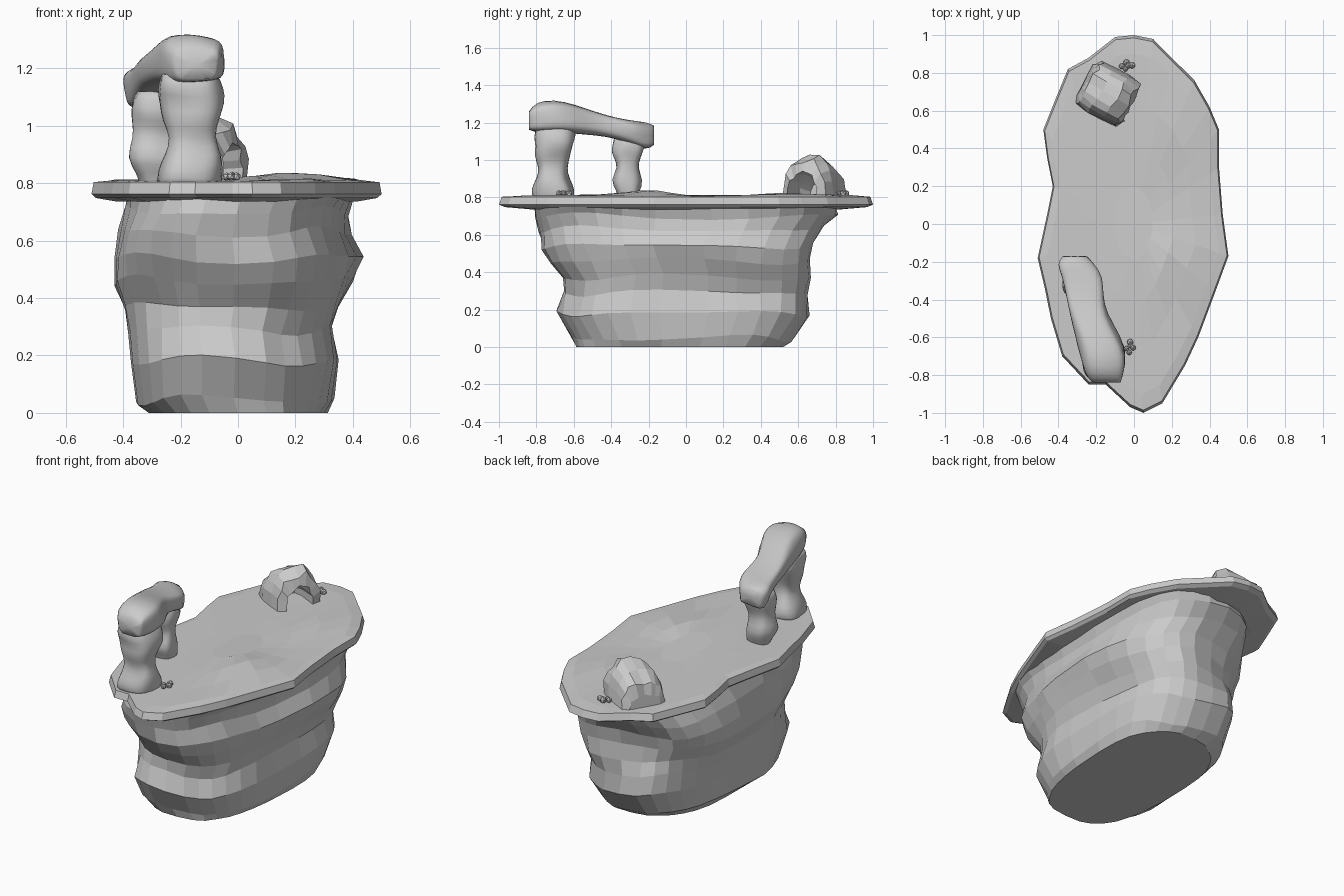
import bpy, bmesh, math, random
from mathutils import Vector

if "Cube" in bpy.data.objects:
    bpy.data.objects.remove(bpy.data.objects["Cube"])

random.seed(4)


def finish(name, bm, smooth=False, levels=0):
    bmesh.ops.recalc_face_normals(bm, faces=bm.faces)
    me = bpy.data.meshes.new(name)
    bm.to_mesh(me)
    bm.free()
    ob = bpy.data.objects.new(name, me)
    bpy.context.collection.objects.link(ob)
    for p in me.polygons:
        p.use_smooth = smooth
    if levels:
        ob.modifiers.new("soften", "SUBSURF").levels = levels
    return ob


def bridge(bm, rings, closed=True):
    for r, s in zip(rings, rings[1:]):
        n = len(r)
        for i in range(n if closed else n - 1):
            j = (i + 1) % n
            bm.faces.new((r[i], r[j], s[j], s[i]))


def loft(name, rows, n, power, lump, axis="z", smooth=True, levels=1,
         skew=0, lean=0, jitter=0, wave=0):
    """Rocky loft; each row is position, a_min, a_max, b_min, b_max."""
    bm = bmesh.new()
    rings = []
    for k, (t, a0, a1, b0, b1) in enumerate(rows):
        ring = []
        inner = 0 < k < len(rows) - 1
        for i in range(n):
            g = 2 * math.pi * (i + 0.5) / n
            c, s = math.cos(g), math.sin(g)
            f = 1 + lump * (math.sin(3 * g + k * 1.1) * 0.6 + math.sin(5 * g - k * 0.9) * 0.4)
            f += math.sin(2 * g) * (skew + lean * k / len(rows) * math.cos(g - math.pi / 4))
            f += random.uniform(-jitter, jitter)
            a = (a0 + a1) / 2 + f * (a1 - a0) / 2 * math.copysign(abs(c) ** (2 / power), c)
            b = (b0 + b1) / 2 + f * (b1 - b0) / 2 * math.copysign(abs(s) ** (2 / power), s)
            h = t + (wave * (math.sin(3 * g + k * .5) + .6 * math.sin(5 * g - k)) if inner else 0)
            ring.append(bm.verts.new((a, b, h) if axis == "z" else (a, h, b)))
        rings.append(ring)
    bridge(bm, rings)
    caps = [bm.faces.new(rings[0]), bm.faces.new(rings[-1])]
    if levels:
        # Crisp rims on the softened stones
        layer = bm.edges.layers.float.new("crease_edge")
        for cap in caps:
            for e in cap.edges:
                e[layer] = .7
    return finish(name, bm, smooth, levels)


# Rocky base, flaring upwards
loft("rock_base", [
    (0, -.31, .31, -.58, .52), (.045, -.36, .33, -.61, .57),
    (.18, -.37, .35, -.69, .66), (.29, -.38, .33, -.66, .65),
    (.37, -.39, .36, -.65, .65), (.46, -.43, .40, -.71, .65),
    (.54, -.44, .42, -.76, .67), (.63, -.42, .38, -.79, .73),
    (.70, -.39, .38, -.82, .79), (.765, -.38, .41, -.82, .79)],
    n=30, power=2.7, lump=.03, smooth=False, levels=0, skew=.035, lean=.06,
    wave=.014, jitter=.012)

# Overhanging top slab
outline = [(-.1, .99), (0, 1), (.1, .98), (.2, .88), (.32, .76), (.4, .62), (.45, .5),
           (.45, .3), (.47, .05), (.5, -.17), (.43, -.36), (.34, -.6), (.27, -.75),
           (.15, -.95), (.05, -1), (-.02, -.97), (-.15, -.85), (-.24, -.85),
           (-.38, -.7), (-.44, -.5), (-.47, -.35), (-.51, -.18), (-.46, .05),
           (-.43, .2), (-.46, .35), (-.48, .5), (-.42, .65), (-.35, .82), (-.24, .88)]


def ground(x, y):
    return (.808 + .033 * math.exp(-((x - .2) ** 2 + (y + .2) ** 2) / .03)
            + .015 * math.exp(-((x - .2) ** 2 + (y - .5) ** 2) / .03)
            - .005 * math.sin(6 * x + 4 * y))


bm = bmesh.new()
rings = []
for scale, z in ((.82, .735), (.97, .748), (1, .762), (.985, .803),
                 (.9, None), (.65, None), (.42, None), (.2, None)):
    ring = []
    for x, y in outline:
        px, py = x * scale, y * scale
        zz = ground(px, py) if z is None else z
        ring.append(bm.verts.new((px, py, zz)))
    rings.append(ring)
bridge(bm, rings)
bm.faces.new(rings[0])
bm.faces.new(rings[-1])
finish("top_slab", bm)

# Two standing stones
stone = dict(n=14, lump=.09, jitter=.08, wave=.006)
loft("front_standing_stone", [
    (.79, -.28, -.06, -.82, -.60), (.84, -.29, -.06, -.83, -.59),
    (.90, -.26, -.06, -.80, -.63), (.96, -.23, -.08, -.79, -.64),
    (1.02, -.26, -.06, -.81, -.62), (1.08, -.28, -.04, -.80, -.60),
    (1.13, -.29, -.05, -.82, -.58), (1.18, -.27, -.07, -.80, -.60)], power=2.8, **stone)
loft("rear_standing_stone", [
    (.79, -.34, -.22, -.36, -.26), (.83, -.35, -.21, -.37, -.25),
    (.89, -.39, -.20, -.41, -.23), (.96, -.36, -.22, -.36, -.26),
    (1.02, -.37, -.21, -.39, -.24), (1.06, -.38, -.20, -.40, -.22),
    (1.12, -.36, -.21, -.38, -.21)], power=2.8, **stone)

# Sloping lintel across the stones
loft("lintel_stone", [
    (-.84, -.22, -.07, 1.16, 1.26), (-.80, -.26, -.05, 1.15, 1.31),
    (-.70, -.29, -.045, 1.15, 1.32), (-.60, -.31, -.07, 1.14, 1.30),
    (-.48, -.34, -.14, 1.13, 1.255), (-.38, -.36, -.16, 1.12, 1.23),
    (-.28, -.38, -.16, 1.08, 1.21), (-.21, -.41, -.21, 1.05, 1.20),
    (-.17, -.38, -.25, 1.08, 1.18)], axis="y", power=3.6, **stone)

# Small cave boulder, open towards the front right
depth_dir, width_dir = Vector((.87, -.5, 0)), Vector((.5, .87, 0))
centre = Vector((-.13, .685, .80))
bm = bmesh.new()
rings = []
for d, w, h in ((-.145, .10, .07), (-.12, .125, .14), (-.05, .14, .20), (.04, .14, .22),
                (.11, .13, .20), (.13, .085, .13), (.0, .08, .12), (-.07, .06, .08)):
    ring = []
    for i in range(11):
        g = math.pi * i / 10
        f = 1 + random.uniform(-.08, .08)
        c = math.copysign(abs(math.cos(g)) ** .8, math.cos(g))
        p = centre + depth_dir * (d + random.uniform(-.012, .012)) + width_dir * (w * c * f)
        p.z += h * math.sin(g) ** .8 * f if 0 < i < 10 else 0
        ring.append(bm.verts.new(p))
    rings.append(ring)
bridge(bm, rings, closed=False)
bm.faces.new(rings[0])
bm.faces.new(rings[-1])
finish("cave_boulder", bm)

# Pebble clusters
for label, cx, cy in (("rear", -.035, .84), ("front", -.02, -.66)):
    bm = bmesh.new()
    for dx, dy in ((-.02, 0), (0, .015), (.015, .005), (-.005, -.02), (.0, .035)):
        made = bmesh.ops.create_icosphere(bm, subdivisions=1, radius=random.uniform(.014, .02))
        if label == "rear":
            dx, dy = dy - .01, dx
        bmesh.ops.translate(bm, verts=made["verts"], vec=(cx + dx, cy + dy, .822))
    finish(label + "_pebbles", bm)
